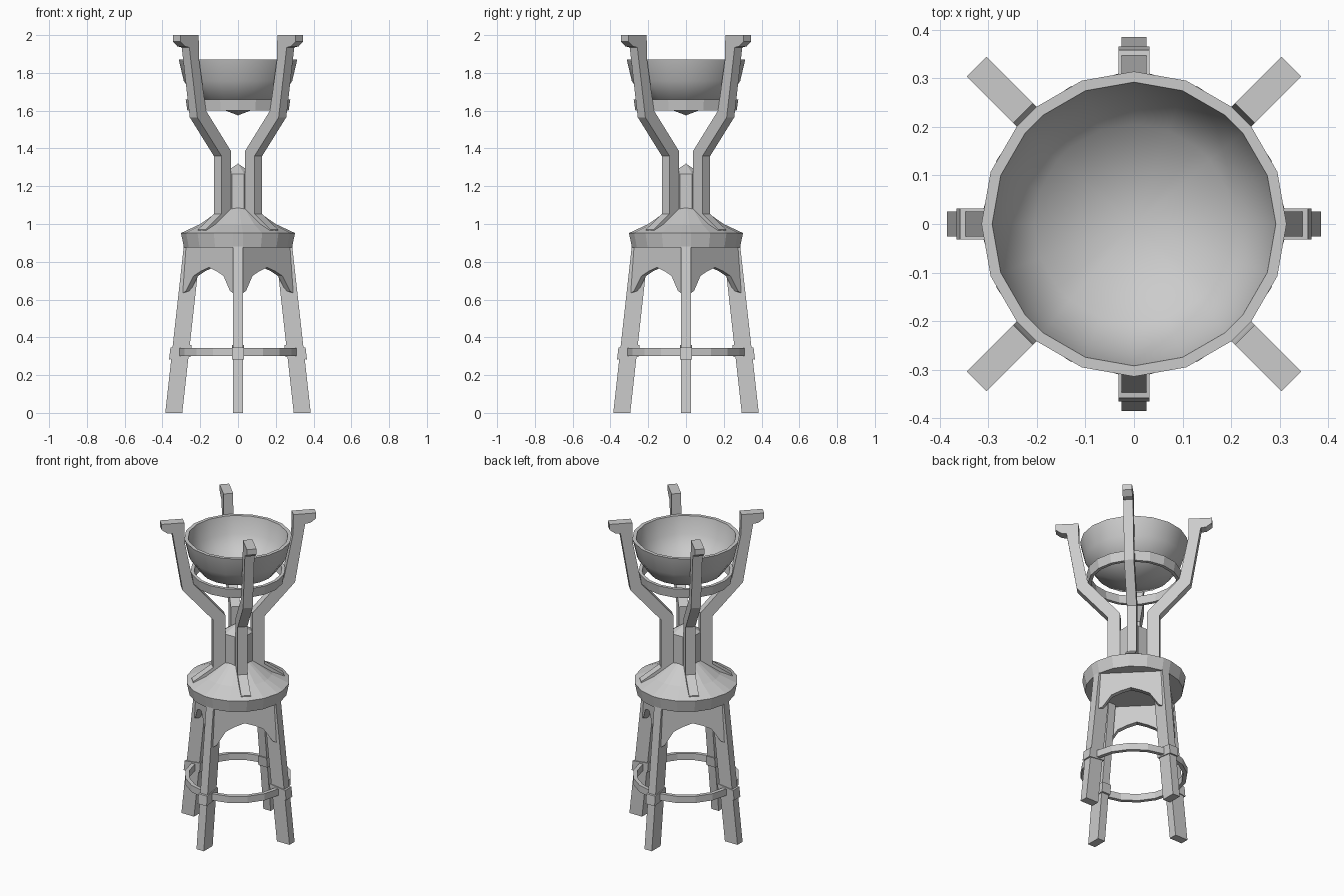
import bpy, bmesh
from math import radians, sin, cos, pi
from mathutils import Matrix

if "Cube" in bpy.data.objects:
    bpy.data.objects.remove(bpy.data.objects["Cube"])


def finish(bm, name, smooth=None):
    bmesh.ops.remove_doubles(bm, verts=bm.verts, dist=1e-5)
    bmesh.ops.recalc_face_normals(bm, faces=bm.faces)
    me = bpy.data.meshes.new(name)
    bm.to_mesh(me)
    bm.free()
    ob = bpy.data.objects.new(name, me)
    bpy.context.collection.objects.link(ob)
    if smooth:
        bpy.context.view_layer.objects.active = ob
        ob.select_set(True)
        bpy.ops.object.shade_smooth_by_angle(angle=radians(smooth))
        ob.select_set(False)
    return ob


def lathe(name, profile, angles, closed=True, smooth=None):
    """Spin an (r, z) profile through the given angles in degrees."""
    bm = bmesh.new()
    rings = [[bm.verts.new((r * cos(radians(a)), r * sin(radians(a)), z))
              for r, z in profile] for a in angles]
    n = len(profile)
    for i, ring in enumerate(rings):
        nxt = rings[(i + 1) % len(rings)]
        for j in range(n if closed else n - 1):
            k = (j + 1) % n
            a, b = profile[j], profile[k]
            if a[0] == 0 and b[0] == 0:
                continue
            bm.faces.new((ring[j], nxt[j], nxt[k], ring[k]))
    return finish(bm, name, smooth)


def radial_plate(name, outline, width, angle):
    """Extrude an (r, z) outline sideways, then turn it about z."""
    bm = bmesh.new()
    face = bm.faces.new([bm.verts.new((r, -width / 2, z)) for r, z in outline])
    ext = bmesh.ops.extrude_face_region(bm, geom=[face])
    new = [v for v in ext["geom"] if isinstance(v, bmesh.types.BMVert)]
    bmesh.ops.translate(bm, verts=new, vec=(0, width, 0))
    bm.transform(Matrix.Rotation(radians(angle), 4, 'Z'))
    return finish(bm, name)


def apron(name, angle):
    """Arched panel between two legs, leaning with them."""
    bm = bmesh.new()
    half = [(0.187, 0.635), (0.165, 0.645), (0.112, 0.725), (0.06, 0.75)]
    arch = half + [(0, 0.77)] + [(-s, z) for s, z in reversed(half)]
    top = 0.885
    sides = []
    for d0 in (0.225, 0.192):
        low = [bm.verts.new((d0 - 0.05 * (z - 0.64), s, z)) for s, z in arch]
        high = [bm.verts.new((d0 - 0.05 * (top - 0.64), s, top)) for s, z in arch]
        sides.append((low, high))
    (lo, ho), (li, hi) = sides
    for i in range(len(arch) - 1):
        bm.faces.new((lo[i], lo[i + 1], ho[i + 1], ho[i]))
        bm.faces.new((li[i], li[i + 1], hi[i + 1], hi[i]))
        bm.faces.new((lo[i], lo[i + 1], li[i + 1], li[i]))
        bm.faces.new((ho[i], ho[i + 1], hi[i + 1], hi[i]))
    for i in (0, -1):
        bm.faces.new((lo[i], ho[i], hi[i], li[i]))
    bm.transform(Matrix.Rotation(radians(angle), 4, 'Z'))
    return finish(bm, name)


# Facet angles: narrow facets sit behind the arms (upper) or legs (lower)
upper = [q * 90 + a for q in range(4) for a in (0, 20, 40, 50, 70)]
lower = [a + 45 for a in upper]
octagon = [22.5 + 45 * i for i in range(8)]

# Bowl and its support ring
lathe("bowl", [(0, 1.575), (0.219, 1.66), (0.287, 1.757), (0.314, 1.872),
               (0.292, 1.872), (0.268, 1.765), (0.205, 1.678), (0, 1.60)],
      upper, closed=False, smooth=45)
lathe("bowl_ring", [(0.268, 1.60), (0.277, 1.66), (0.257, 1.66), (0.248, 1.60)], upper)

# Stool top with sloping roof, and the centre post
lathe("stool_top", [(0, 0.875), (0.287, 0.875), (0.303, 0.952), (0.20, 1.0),
                    (0.075, 1.088), (0, 1.088)], lower, closed=False)
lathe("centre_post", [(0, 1.0), (0.086, 1.0), (0.086, 1.265), (0, 1.32)],
      octagon, closed=False)

# Foot ring joining the legs
lathe("foot_ring", [(0.312, 0.30), (0.312, 0.343), (0.288, 0.343), (0.288, 0.30)], lower)

arm = [(0.458, 2.0), (0.323, 2.0), (0.32, 1.87), (0.268, 1.60), (0.08, 1.385),
       (0.08, 1.0), (0.27, 0.955), (0.27, 0.972), (0.152, 1.053), (0.152, 1.36),
       (0.333, 1.565), (0.393, 1.935), (0.425, 1.94), (0.458, 1.965)]
leg = [(0.385, 0), (0.295, 0), (0.193, 0.92), (0.283, 0.92)]
clamp = [(0.365, 0.283), (0.252, 0.297), (0.246, 0.359), (0.358, 0.345)]

for i in range(4):
    radial_plate(f"arm_{i + 1}", arm, 0.057, 45 + 90 * i)
    apron(f"apron_{i + 1}", 45 + 90 * i)
    radial_plate(f"leg_{i + 1}", leg, 0.052, 90 * i)
    radial_plate(f"leg_clamp_{i + 1}", clamp, 0.063, 90 * i)
